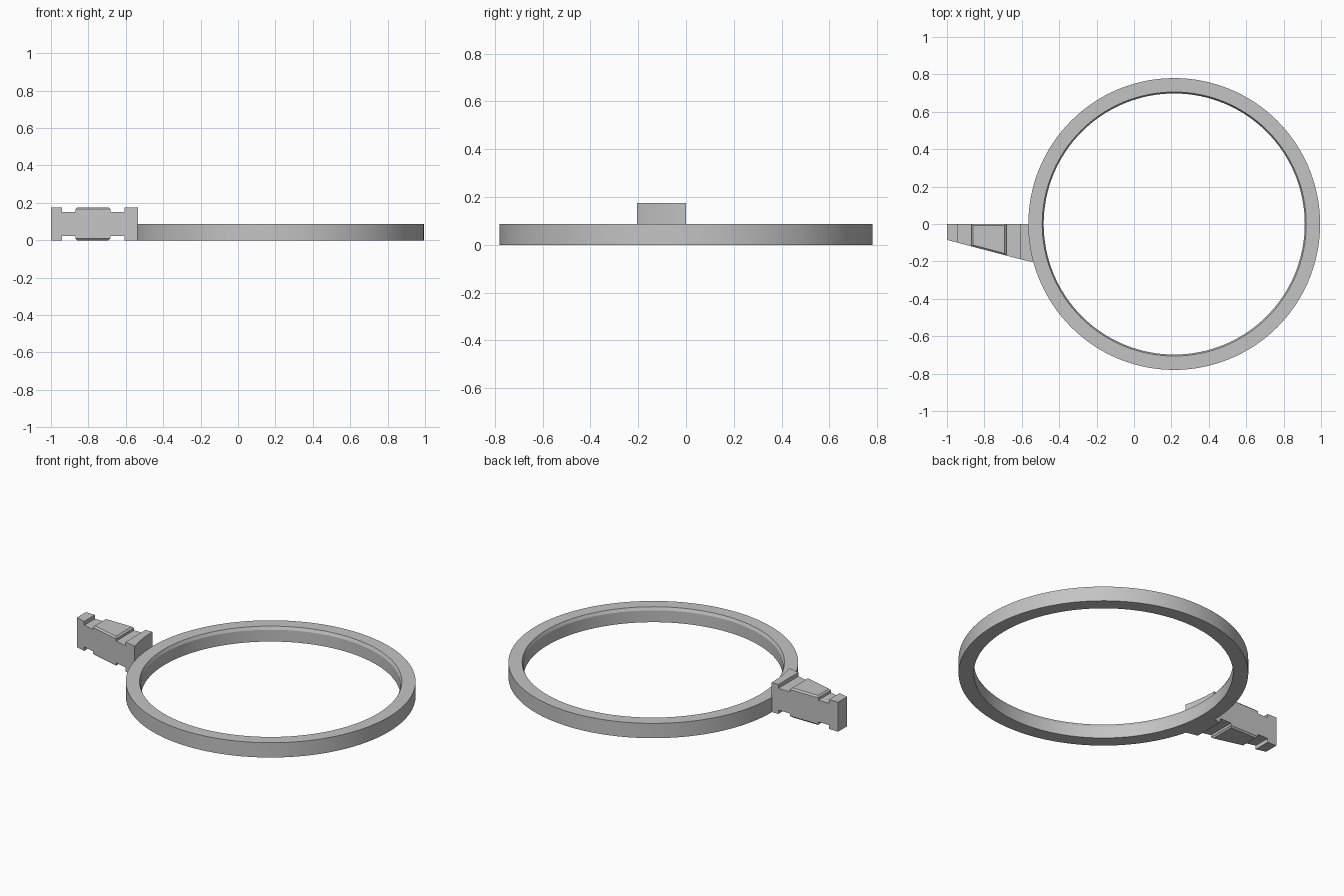
import bpy
import bmesh
import math

cube = bpy.data.objects.get("Cube")
if cube:
    bpy.data.objects.remove(cube, do_unlink=True)

grey = bpy.data.materials.new("plain_grey")
grey.use_nodes = True
colour = (0.55, 0.55, 0.55, 1)
grey.diffuse_color = colour
grey.node_tree.nodes["Principled BSDF"].inputs["Base Color"].default_value = colour

RING_X, RING_R = 0.215, 0.78
RING_H, GRIP_H = 0.088, 0.175


def finish(bm, name, smooth=False):
    bmesh.ops.recalc_face_normals(bm, faces=bm.faces[:])
    mesh = bpy.data.meshes.new(name)
    bm.to_mesh(mesh)
    bm.free()
    mesh.materials.append(grey)
    obj = bpy.data.objects.new(name, mesh)
    bpy.context.collection.objects.link(obj)
    if smooth:
        bpy.ops.object.select_all(action='DESELECT')
        obj.select_set(True)
        bpy.context.view_layer.objects.active = obj
        bpy.ops.object.shade_smooth_by_angle(angle=math.radians(20))
    return obj


def prism(back, front):
    """Closed solid between two matching outlines."""
    bm = bmesh.new()
    a = [bm.verts.new(p) for p in back]
    b = [bm.verts.new(p) for p in front]
    bm.faces.new(a)
    bm.faces.new(b[::-1])
    for i in range(len(a)):
        j = (i + 1) % len(a)
        bm.faces.new((a[i], a[j], b[j], b[i]))
    return bm


def front_y(x):
    """Slanted front side of the tab."""
    return -0.085 - 0.264 * (x + 1)


# Ring: profile swept round, with a small chamfer on the upper inner edge
profile = [(0.698, 0), (RING_R, 0), (RING_R, RING_H), (0.706, RING_H), (0.698, 0.07)]
SIDES = 128
bm = bmesh.new()
loops = []
for i in range(SIDES):
    t = 2 * math.pi * i / SIDES
    loops.append([bm.verts.new((RING_X + r * math.cos(t), r * math.sin(t), z))
                  for r, z in profile])
for i in range(SIDES):
    a, b = loops[i], loops[(i + 1) % SIDES]
    for k in range(len(profile)):
        n = (k + 1) % len(profile)
        bm.faces.new((a[k], b[k], b[n], a[n]))
finish(bm, "ring", smooth=True)

# Tab: stepped side outline, mirrored top to bottom, with a tapering depth
NECK = 0.152
top = [(-1, GRIP_H), (-0.94, GRIP_H), (-0.94, NECK), (-0.87, NECK), (-0.87, GRIP_H),
       (-0.683, GRIP_H), (-0.683, NECK), (-0.607, NECK)]
outline = top + [(x, GRIP_H - z) for x, z in reversed(top)]
bm = prism([(x, 0, z) for x, z in outline],
           [(x, front_y(x), z) for x, z in outline])

# Chamfer the rims of the raised pads, above and below
rims = set()
for f in bm.faces:
    c = f.calc_center_median()
    if -0.87 < c.x < -0.683 and len(f.verts) == 4 and min(c.z, GRIP_H - c.z) < 0.001:
        rims.update(f.edges)
bmesh.ops.bevel(bm, geom=list(rims), offset=0.009, segments=1, affect='EDGES')
finish(bm, "tab")

# Flange: joins the tab to the ring and follows its outer curve
plan = [(-0.607, 0), (-0.607, front_y(-0.607))]
for i in range(9):
    y = -0.205 * (1 - i / 8)
    plan.append((RING_X - math.sqrt((RING_R - 0.002) ** 2 - y * y), y))
finish(prism([(x, y, 0) for x, y in plan], [(x, y, GRIP_H) for x, y in plan]), "flange")
